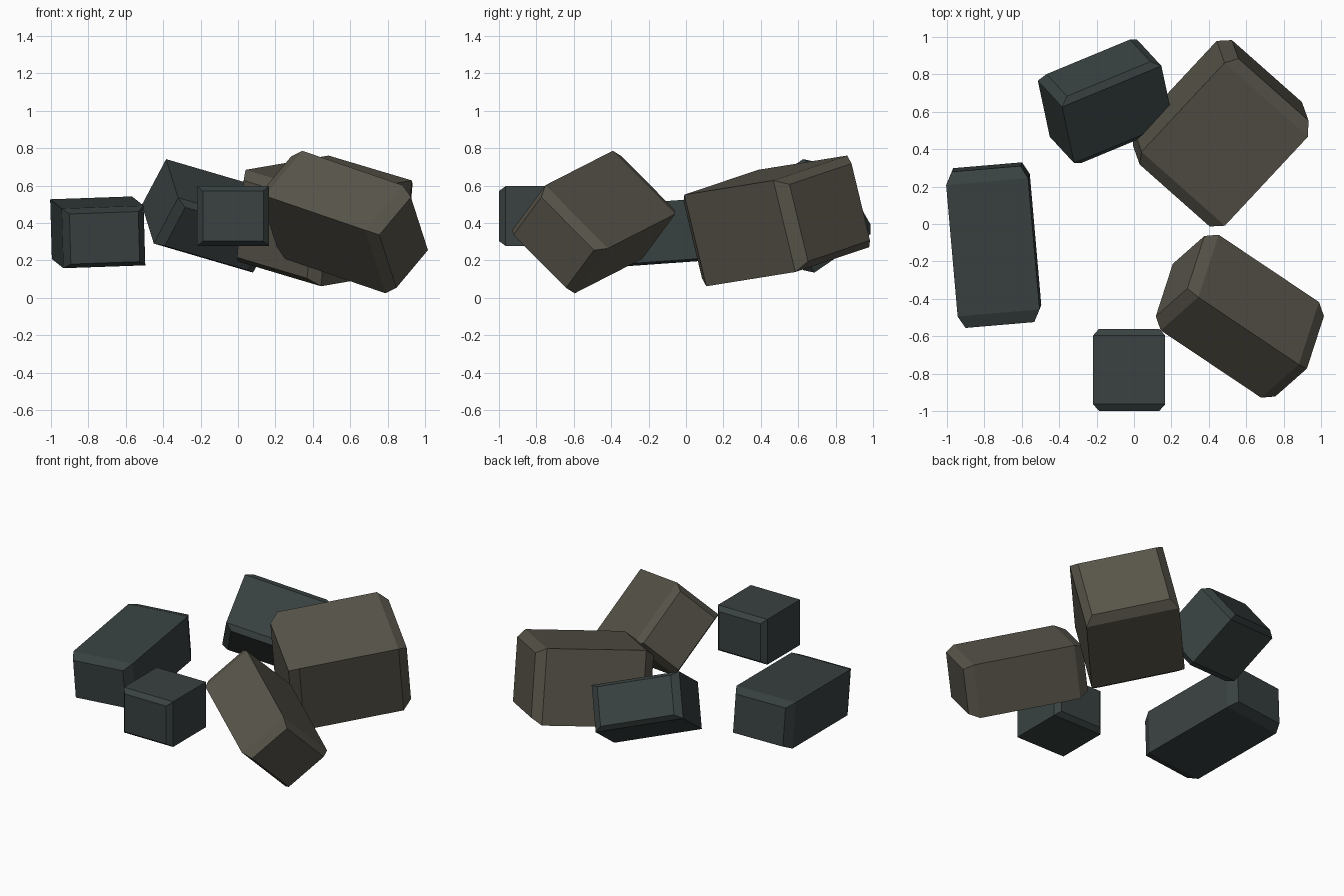
import bpy, bmesh
from mathutils import Vector, Matrix

if "Cube" in bpy.data.objects:
    bpy.data.objects.remove(bpy.data.objects["Cube"])


def material(name, rgb):
    m = bpy.data.materials.new(name)
    m.diffuse_color = (*rgb, 1.0)
    m.use_nodes = True
    m.node_tree.nodes["Principled BSDF"].inputs["Base Color"].default_value = m.diffuse_color
    return m


slate = material("dark slate", (0.041, 0.054, 0.053))
stone = material("brown grey stone", (0.098, 0.091, 0.069))


def rock(name, mat, centre, long_axis, side_axis, size):
    """Block whose two ends along local y are bevelled; size = side, long, third."""
    y = Vector(long_axis).normalized()
    x = Vector(side_axis)
    x = (x - y * x.dot(y)).normalized()
    z = x.cross(y)
    # square rings along y: end cap, full section, full section, end cap
    bm = bmesh.new()
    rings = []
    for py, r in ((-0.5, 0.42), (-0.42, 0.5), (0.42, 0.5), (0.5, 0.42)):
        rings.append([bm.verts.new((sx * r * size[0], py * size[1], sz * r * size[2]))
                      for sx, sz in ((-1, -1), (1, -1), (1, 1), (-1, 1))])
    for a, b in zip(rings, rings[1:]):
        for i in range(4):
            j = (i + 1) % 4
            bm.faces.new((a[i], a[j], b[j], b[i]))
    bm.faces.new(rings[0])
    bm.faces.new(rings[-1])
    bmesh.ops.recalc_face_normals(bm, faces=bm.faces[:])
    # place the rock in the world
    rot = Matrix((x, y, z)).transposed().to_4x4()
    bm.transform(Matrix.Translation(centre) @ rot)
    me = bpy.data.meshes.new(name)
    bm.to_mesh(me)
    bm.free()
    me.materials.append(mat)
    ob = bpy.data.objects.new(name, me)
    bpy.context.collection.objects.link(ob)
    return ob


# small dark rocks
rock("left_rock", slate, (-0.75, -0.113, 0.35),
     (-0.087, 0.994, 0.07), (0.995, 0.087, 0.035), (0.44, 0.84, 0.32))
rock("back_rock", slate, (-0.152, 0.656, 0.438),
     (-0.064, 0.30, 0.206), (0.532, 0.213, -0.16), (0.595, 0.44, 0.311))
rock("front_rock", slate, (-0.026, -0.78, 0.437),
     (0, 1, 0), (1, 0, 0), (0.386, 0.437, 0.32))

# large brown rocks
rock("back_right_boulder", stone, (0.464, 0.485, 0.411),
     (0.448, 0.48, 0.077), (0.442, -0.40, -0.134), (0.61, 0.78, 0.505))
rock("front_right_boulder", stone, (0.566, -0.493, 0.405),
     (0.54, -0.362, -0.185), (0.107, 0.335, -0.337), (0.487, 0.80, 0.36))
